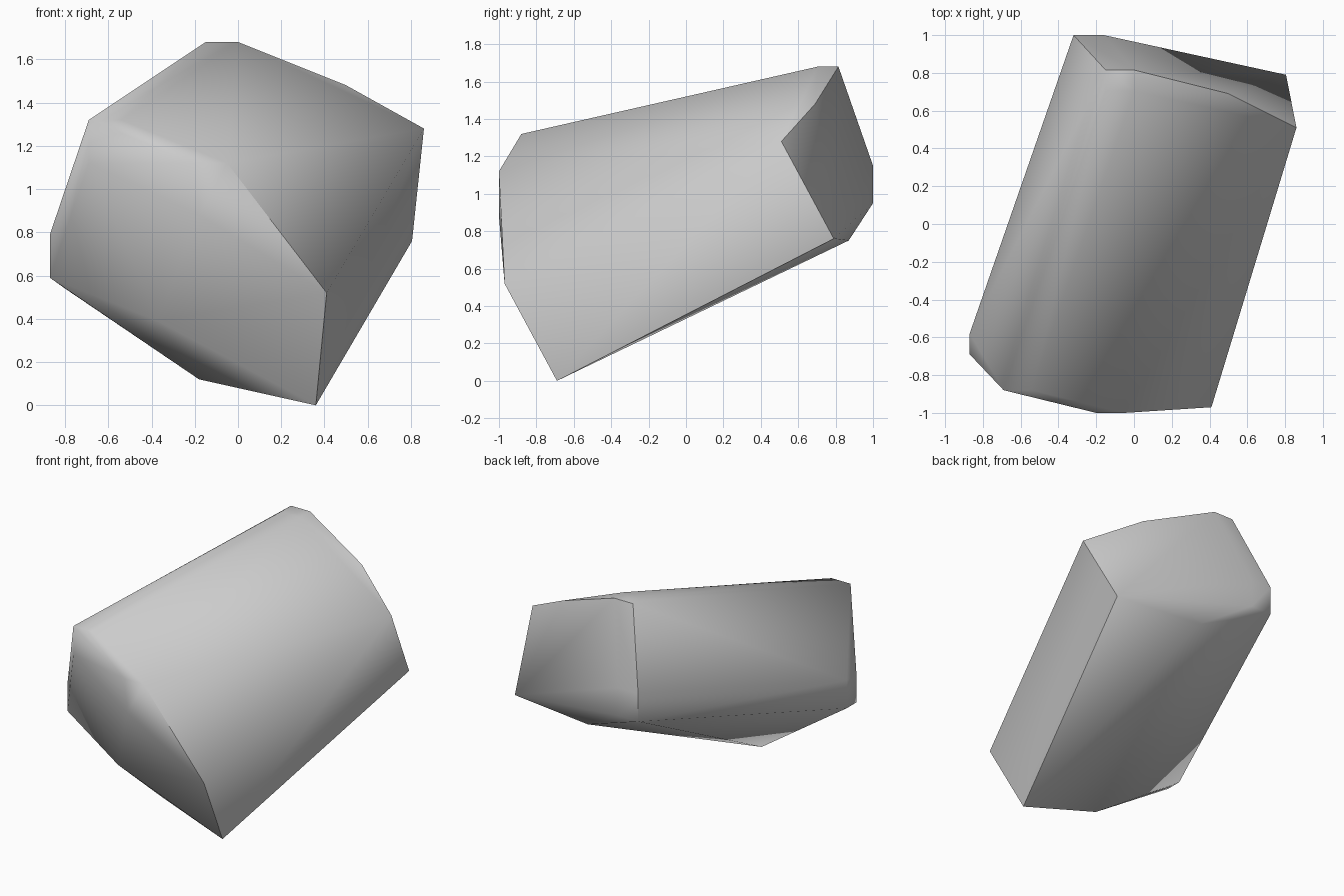
import bpy, bmesh, math
from mathutils import Vector

if "Cube" in bpy.data.objects:
    bpy.data.objects.remove(bpy.data.objects["Cube"])

bm = bmesh.new()


def corner(p, *offsets):
    """A corner of the stone, plus extra points that chamfer it."""
    base = Vector(p)
    for d in ((0, 0, 0),) + offsets:
        bm.verts.new(base + Vector(d))


W = (0.15, 0, 0)      # chamfer across the width
V = (0, 0, 0.20)      # chamfer up the height

# near end of the block
corner((-0.69, -0.88, 1.32), W, (0, 0, -0.20))
corner((-0.20, -1.00, 1.12), W, (0.02, 0, -0.24))
corner((-0.87, -0.69, 0.59), V)
corner((-0.87, -0.58, 0.59), V)
corner((-0.80, -0.62, 0.54))
corner((-0.37, -0.83, 0.39))
corner((-0.18, -0.60, 0.12))
corner((0.41, -0.97, 0.52))
corner((0.36, -0.69, 0.00))

# far end of the block
corner((-0.15, 0.705, 1.68), W)
corner((-0.15, 0.815, 1.68), W)
corner((-0.32, 1.00, 0.95), V)
corner((-0.16, 1.00, 0.95), V)
corner((0.50, 0.69, 1.48))
corner((0.86, 0.51, 1.28))
corner((0.805, 0.79, 0.76))
corner((0.17, 0.87, 0.75))

# wrap the corners into one faceted stone
bmesh.ops.convex_hull(bm, input=bm.verts)
bmesh.ops.delete(bm, geom=[v for v in bm.verts if not v.link_faces], context='VERTS')
bmesh.ops.recalc_face_normals(bm, faces=bm.faces)

mesh = bpy.data.meshes.new("stone")
bm.to_mesh(mesh)
bm.free()
stone = bpy.data.objects.new("stone", mesh)
bpy.context.collection.objects.link(stone)
bpy.context.view_layer.objects.active = stone
stone.select_set(True)
bpy.ops.object.shade_smooth_by_angle(angle=math.radians(60))
